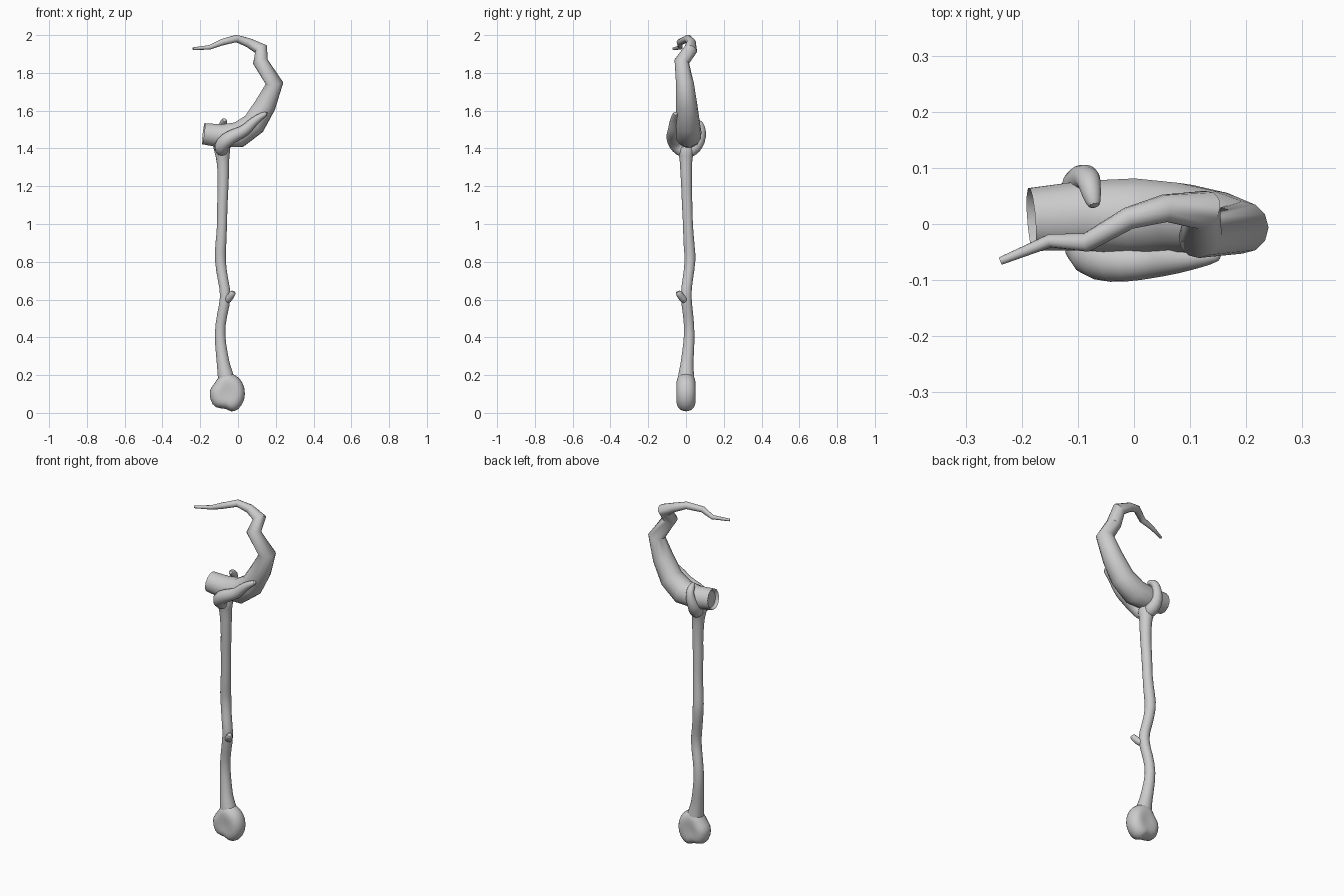
import bpy
import bmesh
import math
from mathutils import Vector

if "Cube" in bpy.data.objects:
    bpy.data.objects.remove(bpy.data.objects["Cube"])

# Single bone-grey material
bone = bpy.data.materials.new("bone grey")
bone.use_nodes = True
colour = (0.6, 0.6, 0.6, 1)
bone.diffuse_color = colour
bone.node_tree.nodes["Principled BSDF"].inputs["Base Color"].default_value = colour


def finish(name, bm, subdivide=0, crease_angle=50):
    """Turn a bmesh into a named, shaded object."""
    bmesh.ops.recalc_face_normals(bm, faces=bm.faces)
    mesh = bpy.data.meshes.new(name)
    bm.to_mesh(mesh)
    bm.free()
    mesh.materials.append(bone)
    obj = bpy.data.objects.new(name, mesh)
    bpy.context.collection.objects.link(obj)
    if subdivide:
        mod = obj.modifiers.new("soften", "SUBSURF")
        mod.levels = mod.render_levels = subdivide
    bpy.ops.object.select_all(action="DESELECT")
    obj.select_set(True)
    bpy.context.view_layer.objects.active = obj
    bpy.ops.object.shade_smooth_by_angle(angle=math.radians(crease_angle))
    return obj


def bridge(bm, a, b):
    n = len(a)
    for i in range(n):
        bm.faces.new((a[i], a[(i + 1) % n], b[(i + 1) % n], b[i]))


def tube(name, path, sides=10, subdivide=0, hollow_start=0.0):
    """Sweep a tapered round section along (x, y, z, radius) points."""
    bm = bmesh.new()
    pts = [Vector(p[:3]) for p in path]
    rings = []
    side = None
    for i, p in enumerate(pts):
        ahead = (pts[min(i + 1, len(pts) - 1)] - p).normalized()
        behind = (p - pts[max(i - 1, 0)]).normalized()
        along = (ahead + behind).normalized()
        if side is None:
            side = along.orthogonal()
        side = (side - along * side.dot(along)).normalized()
        up = along.cross(side)
        ring = []
        for k in range(sides):
            a = math.tau * k / sides
            ring.append(bm.verts.new(p + path[i][3] * (math.cos(a) * side + math.sin(a) * up)))
        rings.append(ring)
    for a, b in zip(rings, rings[1:]):
        bridge(bm, a, b)
    # Ends: a dished cut at the start if wanted, otherwise flat caps
    if hollow_start:
        axis = (pts[1] - pts[0]).normalized()
        inner = [bm.verts.new(pts[0] + (v.co - pts[0]) * 0.8 + axis * hollow_start) for v in rings[0]]
        bridge(bm, inner, rings[0])
        bm.faces.new(inner)
    else:
        bm.faces.new(rings[0])
    bm.faces.new(rings[-1])
    return finish(name, bm, subdivide)


# Crooked shaft
tube("shaft", [
    (-.055, 0, .1, .05), (-.06, 0, .18, .05), (-.076, .003, .24, .037),
    (-.085, .01, .31, .034), (-.1, .02, .42, .029), (-.085, .012, .52, .029),
    (-.06, -.003, .62, .031), (-.08, .008, .7, .029), (-.096, .025, .81, .031),
    (-.092, .016, .88, .032), (-.083, .01, 1, .027), (-.084, .006, 1.1, .03),
    (-.078, .003, 1.2, .03), (-.078, 0, 1.3, .034), (-.082, 0, 1.36, .036),
    (-.085, 0, 1.42, .06),
], subdivide=1)

# Broken twig on the shaft
tube("twig_stub", [
    (-.062, .0, .59, .024), (-.045, -.022, .61, .021),
    (-.028, -.038, .632, .019), (-.025, -.042, .645, .015),
], sides=8, subdivide=1)

# Curved horn head with a cut butt and a crooked tip
tube("horn", [
    (-.183, .008, 1.478, .058), (-.09, .015, 1.466, .064), (.005, .013, 1.473, .07),
    (.085, .01, 1.53, .064), (.145, .003, 1.63, .057), (.193, -.006, 1.745, .047),
    (.118, -.022, 1.86, .04), (.122, .025, 1.925, .037), (.055, .028, 1.96, .025),
    (-.01, .01, 1.982, .02), (-.085, -.033, 1.962, .017), (-.15, -.03, 1.935, .012),
    (-.238, -.066, 1.928, .007),
], sides=12, hollow_start=.015)

# Root claws gripping the horn
tube("front_claw", [
    (-.08, .0, 1.37, .036), (-.095, -.045, 1.41, .042), (-.065, -.066, 1.445, .042),
    (-.01, -.07, 1.475, .036), (.035, -.066, 1.492, .032), (.07, -.064, 1.53, .028),
    (.11, -.06, 1.565, .021), (.158, -.055, 1.59, .012),
], subdivide=1)
tube("back_claw", [
    (-.08, .0, 1.37, .036), (-.095, .045, 1.405, .042), (-.1, .075, 1.445, .033),
    (-.085, .085, 1.49, .026), (-.08, .077, 1.53, .022),
    (-.075, .05, 1.543, .018), (-.07, .028, 1.552, .011),
], subdivide=1)

# Flattened lumpy knob at the foot, lofted from its outline
outline = [
    (-.06, .225), (-.1, .2), (-.122, .155), (-.153, .125), (-.148, .07), (-.125, .022),
    (-.06, .026), (-.04, .003), (.0, .012), (.038, .065), (.038, .135), (.01, .185),
    (-.025, .205),
]
bm = bmesh.new()
middle = Vector((-.055, 0, .105))
layers = []
for scale, depth in ((.4, -.05), (.72, -.049), (.94, -.03), (1.03, 0), (.94, .03), (.72, .049), (.4, .05)):
    layers.append([bm.verts.new(middle + Vector(((x - middle.x) * scale, depth, (z - middle.z) * scale)))
                   for x, z in outline])
for a, b in zip(layers, layers[1:]):
    bridge(bm, a, b)
for ring, depth in ((layers[0], -.046), (layers[-1], .046)):
    hub = bm.verts.new(middle + Vector((0, depth, 0)))
    for i in range(len(ring)):
        bm.faces.new((ring[i], ring[(i + 1) % len(ring)], hub))
finish("foot_knob", bm, subdivide=1, crease_angle=60)
